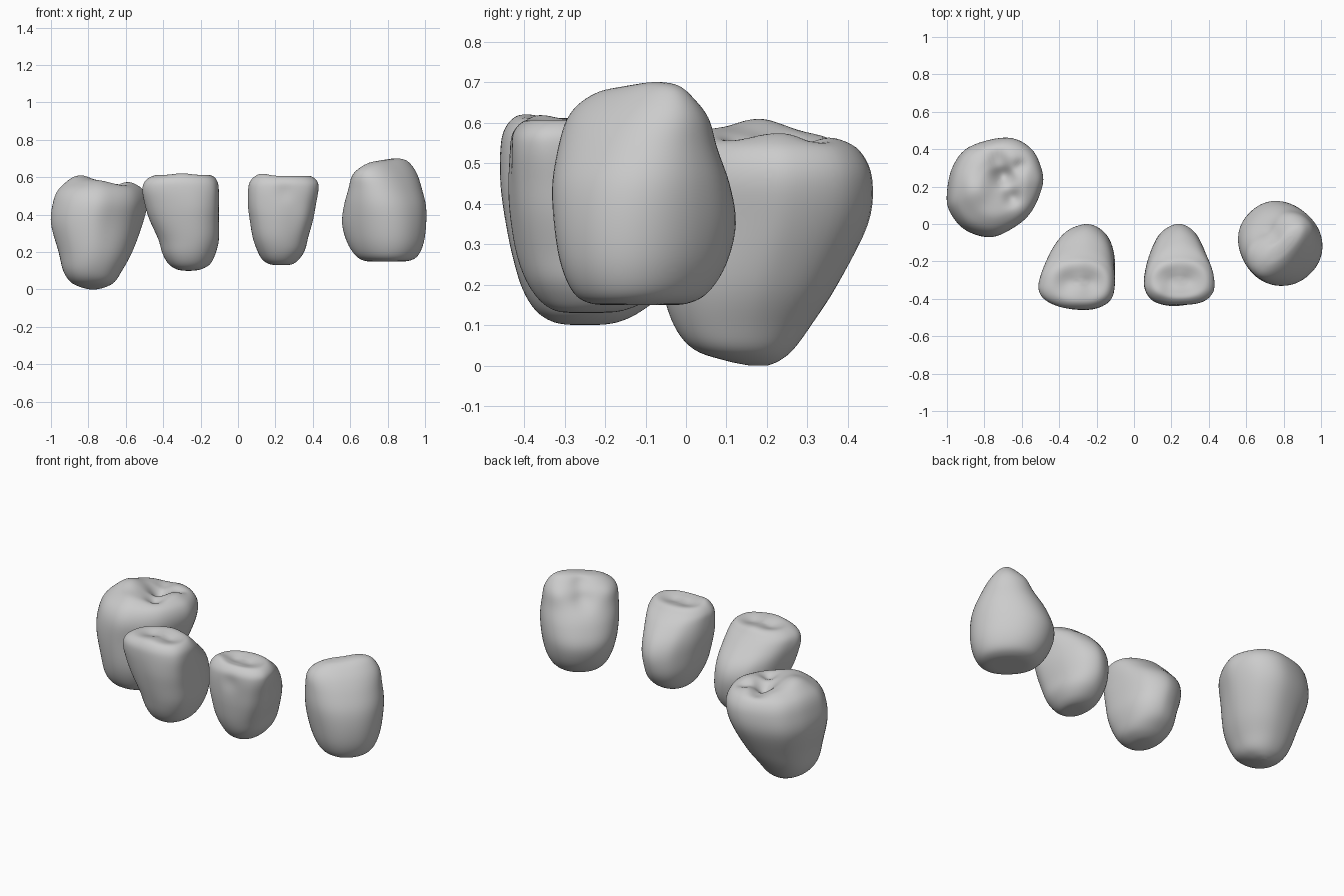
import bpy, bmesh, math
from mathutils import Vector, Matrix


def spline(p0, p1, p2, p3, t):
    # Catmull-Rom blend of equal-length tuples
    return [0.5 * (2 * b + (c - a) * t + (2 * a - 5 * b + 4 * c - d) * t * t
                   + (3 * b - a - 3 * c + d) * t ** 3) for a, b, c, d in zip(p0, p1, p2, p3)]


def smooth_loop(pts, n):
    k = len(pts)
    return [spline(pts[i - 1], pts[i], pts[(i + 1) % k], pts[(i + 2) % k], j / n)
            for i in range(k) for j in range(n)]


def smooth_path(pts, n):
    k = len(pts)
    out = [spline(pts[max(i - 1, 0)], pts[i], pts[i + 1], pts[min(i + 2, k - 1)], j / n)
           for i in range(k - 1) for j in range(n)]
    return out + [list(pts[-1])]


def tooth(name, outline, levels, bumps, centre=(0, 0), turn=0):
    # outline: plan points; levels: (z, x0, x1, y0, y1, roundness); bumps: (x, y, z, radius, dx, dy, dz)
    plan = smooth_loop(outline, 6)
    lo = [min(p[a] for p in plan) for a in (0, 1)]
    hi = [max(p[a] for p in plan) for a in (0, 1)]
    unit = [[2 * (p[a] - lo[a]) / (hi[a] - lo[a]) - 1 for a in (0, 1)] for p in plan]
    bm = bmesh.new()
    rings = []
    for z, x0, x1, y0, y1, w in smooth_path(levels, 5):
        ring = []
        for u, v in unit:
            r = (abs(u) ** 2.2 + abs(v) ** 2.2) ** (1 / 2.2)
            s = 1 + w * (1 / r - 1)
            ring.append(bm.verts.new(((x0 + x1) / 2 + u * s * (x1 - x0) / 2,
                                      (y0 + y1) / 2 + v * s * (y1 - y0) / 2, z)))
        rings.append(ring)
    n = len(unit)
    for a, b in zip(rings, rings[1:]):
        for i in range(n):
            j = (i + 1) % n
            bm.faces.new((a[i], a[j], b[j], b[i]))
    # close both ends with a fan
    for ring in (rings[0], rings[-1]):
        c = bm.verts.new(sum((v.co for v in ring), Vector()) / n)
        for i in range(n):
            bm.faces.new((ring[i], ring[(i + 1) % n], c))
    # cusps and grooves
    for v in bm.verts:
        p = v.co.copy()
        for x, y, z, r, dx, dy, dz in bumps:
            f = math.exp(-(p - Vector((x, y, z))).length_squared / (r * r))
            v.co += Vector((dx, dy, dz)) * f
    bm.transform(Matrix.Translation((*centre, 0)) @ Matrix.Rotation(math.radians(turn), 4, 'Z'))
    bmesh.ops.recalc_face_normals(bm, faces=bm.faces)
    me = bpy.data.meshes.new(name)
    bm.to_mesh(me)
    bm.free()
    for f in me.polygons:
        f.use_smooth = True
    ob = bpy.data.objects.new(name, me)
    bpy.context.collection.objects.link(ob)


# Broad molar with several cusps
tooth("molar",
      [(-1, .15), (-.97, .30), (-.88, .41), (-.68, .46), (-.55, .40), (-.49, .27),
       (-.50, .17), (-.56, .05), (-.66, -.03), (-.77, -.07), (-.90, -.03), (-.98, .06)],
      [(0, -.79, -.76, .16, .20, 1), (.012, -.84, -.71, .10, .23, 1), (.04, -.895, -.66, .02, .265, 1),
       (.10, -.935, -.62, -.03, .31, .8),
       (.20, -.96, -.565, -.06, .375, .5), (.35, -1, -.51, -.07, .45, .1), (.46, -.99, -.485, -.065, .46, 0),
       (.53, -.96, -.505, -.03, .43, 0), (.565, -.90, -.56, .03, .375, 0),
       (.57, -.84, -.61, .10, .32, 0), (.565, -.78, -.66, .16, .275, 0), (.56, -.73, -.70, .2, .24, 0)],
      [(-.70, .26, .57, .055, 0, 0, -.055), (-.84, .18, .58, .09, 0, 0, .04), (-.76, .06, .57, .07, 0, 0, .012),
       (-.61, .31, .55, .035, 0, 0, -.03), (-.65, .14, .56, .045, 0, 0, -.035), (-.73, .35, .57, .05, 0, 0, -.03),
       (-.59, .23, .56, .05, 0, 0, .005)])

# Left premolar: wide ridge on top, heel sloping to the back
tooth("left_premolar",
      [(-.51, -.30), (-.47, -.20), (-.42, -.11), (-.36, -.04), (-.26, 0), (-.17, -.04),
       (-.12, -.12), (-.10, -.25), (-.10, -.38), (-.15, -.44), (-.25, -.46), (-.40, -.43), (-.49, -.38)],
      [(.10, -.28, -.25, -.27, -.23, 1), (.107, -.325, -.20, -.325, -.17, 1), (.135, -.37, -.15, -.37, -.11, 1),
       (.19, -.405, -.12, -.405, -.045, .8),
       (.27, -.43, -.10, -.43, -.01, .6), (.37, -.475, -.10, -.45, 0, .4), (.45, -.50, -.10, -.46, -.03, .35),
       (.53, -.515, -.10, -.46, -.11, .5), (.58, -.50, -.11, -.45, -.165, .7),
       (.61, -.45, -.14, -.42, -.205, .8), (.613, -.38, -.19, -.37, -.26, 1), (.613, -.32, -.24, -.33, -.29, 1)],
      [(-.35, -.31, .61, .05, 0, 0, -.016), (-.23, -.31, .61, .05, 0, 0, -.016),
       (-.30, -.39, .61, .06, 0, 0, .008), (-.30, -.22, .59, .05, 0, 0, .008)])

# Right premolar
tooth("right_premolar",
      [(.25, 0), (.33, -.04), (.38, -.13), (.42, -.24), (.435, -.34), (.39, -.41),
       (.30, -.43), (.20, -.44), (.09, -.41), (.05, -.32), (.07, -.22), (.11, -.13), (.16, -.05)],
      [(.13, .22, .25, -.27, -.23, 1), (.135, .17, .29, -.32, -.16, 1), (.16, .13, .325, -.36, -.10, 1),
       (.21, .10, .36, -.395, -.045, .8),
       (.28, .075, .38, -.42, -.01, .6), (.37, .06, .405, -.435, 0, .4), (.45, .05, .42, -.44, -.03, .35),
       (.53, .05, .435, -.44, -.10, .5), (.575, .06, .43, -.43, -.16, .7),
       (.605, .095, .395, -.40, -.20, .8), (.607, .15, .34, -.365, -.25, 1), (.607, .20, .29, -.33, -.28, 1)],
      [(.20, -.30, .61, .05, 0, 0, -.016), (.29, -.30, .61, .05, 0, 0, -.016),
       (.25, -.45, .52, .05, 0, .01, 0), (.13, -.36, .61, .05, 0, 0, .012)])

# Tall tooth: narrow biting edge, turned outward, hollow on its inner face
tooth("tall_tooth",
      [(math.cos(i * math.pi / 6), math.sin(i * math.pi / 6)) for i in range(12)],
      [(.15, -.04, .04, -.06, .05, 1), (.153, -.10, .10, -.14, .11, 1), (.18, -.145, .15, -.185, .16, 1),
       (.25, -.18, .185, -.215, .21, 1), (.35, -.205, .205, -.225, .235, 1),
       (.45, -.218, .21, -.215, .205, 1), (.54, -.218, .20, -.18, .155, 1), (.61, -.212, .19, -.14, .11, 1),
       (.655, -.185, .165, -.10, .065, 1), (.68, -.13, .13, -.065, .03, 1), (.687, -.05, .07, -.035, 0, 1)],
      [(.08, -.02, .69, .10, 0, 0, .014), (-.19, -.02, .66, .08, 0, 0, -.012), (0, .12, .58, .06, 0, -.03, 0),
       (0, .06, .65, .05, 0, -.02, 0), (-.15, .08, .62, .06, 0, .012, 0), (.14, .08, .62, .06, 0, .012, 0)],
      centre=(.785, -.105), turn=45)
